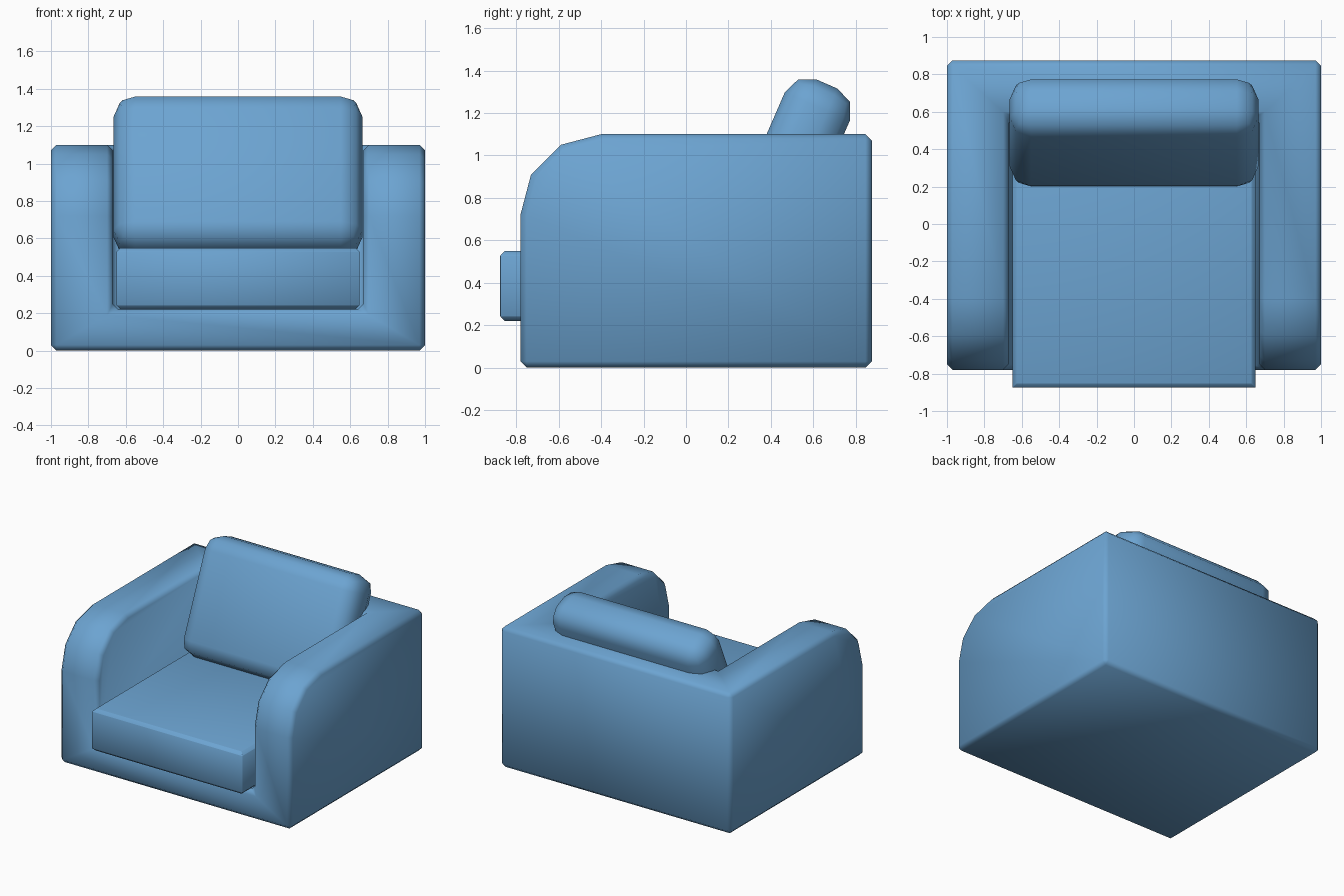
import bpy, bmesh, math

if "Cube" in bpy.data.objects:
    bpy.data.objects.remove(bpy.data.objects["Cube"], do_unlink=True)

fabric = bpy.data.materials.new("blue_fabric")
fabric.use_nodes = True
BLUE = (0.15, 0.37, 0.64, 1)
fabric.diffuse_color = BLUE
fabric.node_tree.nodes["Principled BSDF"].inputs["Base Color"].default_value = BLUE


def extrude_profile(name, profile, half_width):
    """Sweep a closed (y, z) profile from -half_width to +half_width along x."""
    bm = bmesh.new()
    face = bm.faces.new([bm.verts.new((-half_width, y, z)) for y, z in profile])
    result = bmesh.ops.extrude_face_region(bm, geom=[face])
    moved = [v for v in result["geom"] if isinstance(v, bmesh.types.BMVert)]
    bmesh.ops.translate(bm, verts=moved, vec=(2 * half_width, 0, 0))
    bmesh.ops.recalc_face_normals(bm, faces=bm.faces)
    mesh = bpy.data.meshes.new(name)
    bm.to_mesh(mesh)
    bm.free()
    mesh.materials.append(fabric)
    obj = bpy.data.objects.new(name, mesh)
    bpy.context.collection.objects.link(obj)
    return obj


def rectangle(y0, y1, z0, z1):
    return [(y0, z0), (y0, z1), (y1, z1), (y1, z0)]


def apply_modifiers(obj):
    bpy.ops.object.select_all(action="DESELECT")
    obj.select_set(True)
    bpy.context.view_layer.objects.active = obj
    for name in [m.name for m in obj.modifiers]:
        bpy.ops.object.modifier_apply(modifier=name)


def soften(obj, width, segments, angle):
    bevel = obj.modifiers.new("soft_edges", "BEVEL")
    bevel.width, bevel.segments = width, segments
    bevel.limit_method, bevel.angle_limit = "ANGLE", math.radians(40)
    apply_modifiers(obj)
    bpy.ops.object.shade_smooth_by_angle(angle=math.radians(angle))


# Frame: base, arms and back in one piece, with the seat opening cut out
side = [(-0.78, 0), (-0.78, 0.72), (-0.73, 0.91), (-0.59, 1.05),
        (-0.40, 1.10), (0.875, 1.10), (0.875, 0)]
frame = extrude_profile("sofa_frame", side, 1.0)
cutter = extrude_profile("seat_opening_cutter", rectangle(-1.5, 0.57, 0.22, 1.5), 0.67)
cutter.hide_render = True
cut = frame.modifiers.new("seat_opening", "BOOLEAN")
cut.operation, cut.solver, cut.object = "DIFFERENCE", "EXACT", cutter
apply_modifiers(frame)
bpy.data.objects.remove(cutter, do_unlink=True)
soften(frame, 0.03, 1, 60)

# Seat cushion: a slab with chamfered top and bottom borders
seat = extrude_profile("seat_cushion", rectangle(-0.875, 0.55, 0.22, 0.55), 0.65)
bm = bmesh.new()
bm.from_mesh(seat.data)
level = [e for e in bm.edges if abs(e.verts[0].co.z - e.verts[1].co.z) < 0.01]
bmesh.ops.bevel(bm, geom=level, offset=0.022, segments=1, affect="EDGES")
bm.to_mesh(seat.data)
bm.free()
soften(seat, 0.001, 1, 50)

# Back cushion: a thick rounded pillow leaning back
pillow = extrude_profile("back_cushion", rectangle(-0.167, 0.167, -0.445, 0.445), 0.665)
soften(pillow, 0.115, 2, 60)
pillow.rotation_euler.x = math.radians(-23.5)
pillow.location = (0, 0.487, 0.928)
